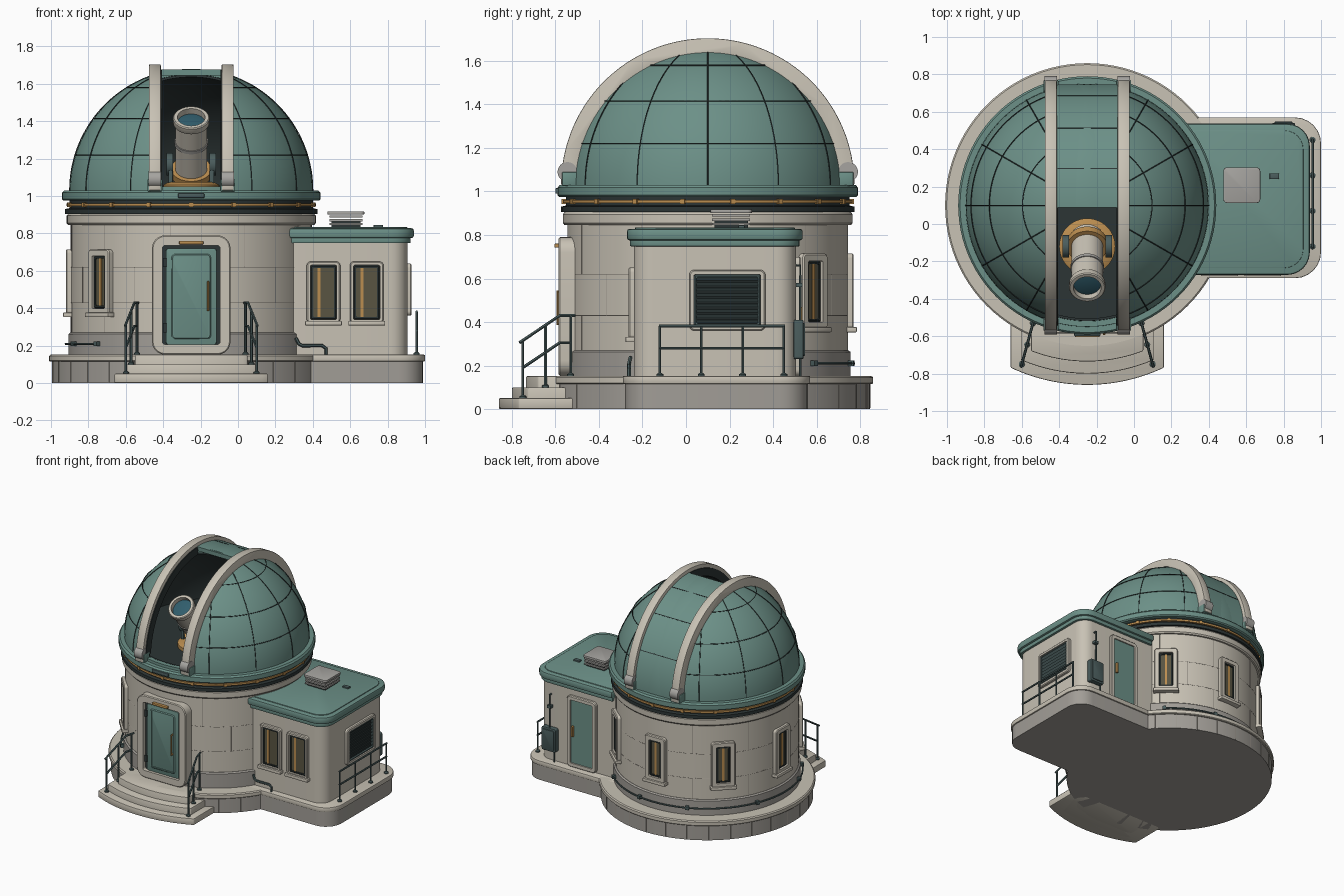
import bpy, bmesh, math
from math import sin, cos, pi, radians, sqrt, acos
from mathutils import Matrix, Vector

if "Cube" in bpy.data.objects:
    bpy.data.objects.remove(bpy.data.objects["Cube"])

CX, CY, DZ, R = -0.25, 0.10, 1.03, 0.65      # dome axis, spring height, radius

def mat(name, *c):
    m = bpy.data.materials.new(name)
    m.diffuse_color = (*c, 1)
    m.use_nodes = True
    m.node_tree.nodes["Principled BSDF"].inputs["Base Color"].default_value = m.diffuse_color
    return m
CREAM, STONE = mat("cream", .58, .54, .46), mat("stone", .36, .34, .31)
TEAL, DARK = mat("teal", .15, .28, .245), mat("dark", .025, .035, .035)
BRASS, GLASS = mat("brass", .50, .27, .08), mat("glass", .10, .09, .055)
LENS, RAIL = mat("lens", .03, .11, .15), mat("rail", .07, .11, .11)
SEAM, GREY = mat("seam", .33, .30, .26), mat("vent_grey", .38, .37, .35)

def finish(name, bm, m, M=Matrix(), bev=0):
    bmesh.ops.remove_doubles(bm, verts=bm.verts, dist=1e-5)
    bmesh.ops.recalc_face_normals(bm, faces=bm.faces)
    if bev:
        es = [e for e in bm.edges if len(e.link_faces) == 2 and e.calc_face_angle() > .7]
        bmesh.ops.bevel(bm, geom=es, offset=bev, segments=2, profile=.5, affect='EDGES')
    bm.transform(M)
    me = bpy.data.meshes.new(name)
    bm.to_mesh(me)
    bm.free()
    return add(name, me, m)

def add(name, me, m):
    me.materials.clear()
    me.materials.append(m)
    for p in me.polygons:
        p.use_smooth = True
    me.set_sharp_from_angle(angle=radians(35))
    o = bpy.data.objects.new(name, me)
    bpy.context.collection.objects.link(o)
    return o

def skin(loops, closed_v):
    """Quads between successive point loops."""
    bm = bmesh.new()
    vs = [[bm.verts.new(p) for p in l] for l in loops]
    n = len(vs[0])
    for i in range(len(vs) if closed_v else len(vs) - 1):
        a, b = vs[i], vs[(i + 1) % len(vs)]
        for j in range(n):
            bm.faces.new((a[j], a[(j + 1) % n], b[(j + 1) % n], b[j]))
    return bm, vs

def lathe(name, prof, m, M=Matrix.Translation((CX, CY, 0)), n=96):
    bm, _ = skin([[(r * cos(2*pi*k/n), r * sin(2*pi*k/n), z) for k in range(n)] for r, z in prof], True)
    return finish(name, bm, m, M)

def prism(name, pts, w0, w1, m, M=Matrix(), bev=0):
    bm, vs = skin([[(x, y, w) for x, y in pts] for w in (w0, w1)], False)
    for l in vs:
        bm.faces.new(l)
    return finish(name, bm, m, M, bev)

def rrect(x0, y0, x1, y1, r=0, left=None):
    left = r if left is None else left
    out = []
    for x, y, sx, sy, a, q in ((x0, y0, 1, 1, 180, left), (x1, y0, -1, 1, 270, r),
                               (x1, y1, -1, -1, 0, r), (x0, y1, 1, -1, 90, left)):
        for k in range(7 if q else 1):
            t = radians(a + 15 * k)
            out.append((x + sx*q + q*cos(t), y + sy*q + q*sin(t)) if q else (x, y))
    return out

def plate(name, M, u0, v0, u1, v1, w0, w1, m, r=0, bev=0):
    return prism(name, rrect(u0, v0, u1, v1, r), w0, w1, m, M, bev)

def frame(name, M, u0, v0, u1, v1, t, w0, w1, m, r):
    o, i = rrect(u0, v0, u1, v1, r), rrect(u0+t, v0+t, u1-t, v1-t, max(r - t, .006))
    o2 = rrect(u0+.006, v0+.006, u1-.006, v1-.006, max(r - .006, .003))
    bm, _ = skin([[(*p, w) for p in l] for l, w in ((o, w0), (o, w1-.006), (o2, w1), (i, w1), (i, w0))], True)
    return finish(name, bm, m, M)

def wall(az, x, y, z=0):
    """Wall frame: u right, v up, w outward."""
    c, s = cos(radians(az)), sin(radians(az))
    return Matrix(((-s, 0, c, x), (c, 0, s, y), (0, 1, 0, z), (0, 0, 0, 1)))

def drum_wall(az, r=.645):
    return wall(az, CX + r*cos(radians(az)), CY + r*sin(radians(az)))

def tube(name, paths, r, m):
    cu = bpy.data.curves.new(name, 'CURVE')
    cu.dimensions, cu.bevel_depth, cu.bevel_resolution, cu.use_fill_caps = '3D', r, 1, True
    for p in paths:
        s = cu.splines.new('POLY')
        s.points.add(len(p) - 1)
        for q, c in zip(s.points, p):
            q.co = (*c, 1)
    o = bpy.data.objects.new(name + "_path", cu)
    bpy.context.collection.objects.link(o)
    me = bpy.data.meshes.new_from_object(o.evaluated_get(bpy.context.evaluated_depsgraph_get()))
    bpy.data.objects.remove(o)
    return add(name, me, m)

def arc(r, z, a0, a1, n=40):
    return [(CX + r*cos(radians(a0+(a1-a0)*k/n)), CY + r*sin(radians(a0+(a1-a0)*k/n)), z) for k in range(n+1)]

# Base platform and steps
lathe("base_body", [(0, 0), (.745, 0), (.745, .12), (0, .12)], STONE)
lathe("base_coping", [(0, .115), (.755, .115), (.76, .12), (.76, .145), (.752, .152), (0, .152)], CREAM)
prism("annex_base", rrect(.2, -.28, .99, .56, .13, 0), 0, .12, STONE)
prism("annex_coping", rrect(.2, -.29, 1.0, .57, .14, 0), .115, .152, CREAM, bev=.006)
tube("base_joints", [[(CX+.745*cos(a), CY+.745*sin(a), z) for z in (0.005, .115)]
                     for a in (radians(30 + 12*k) for k in range(26))], .0025, SEAM)
for i, (r, hw, z) in enumerate(((.96, .41, .05), (.90, .355, .10), (.835, .30, .152))):
    a = math.asin(hw / r)
    pts = [(CX - hw, -.48)] + [(CX + r*sin(a*k/12), CY - r*cos(a*k/12)) for k in range(-12, 13)] + [(CX + hw, -.48)]
    prism(f"step_{i+1}", pts, 0, z, CREAM, bev=.006)

# Drum
lathe("drum_plinth", [(0, .15), (.657, .15), (.657, .262), (.647, .27), (0, .27)], STONE)
lathe("drum_wall", [(0, .26), (.645, .26), (.645, .86), (0, .86)], CREAM)
lathe("drum_cornice", [(.5, .845), (.658, .845), (.666, .855), (.666, .895), (.658, .905), (.5, .905)], CREAM)
lathe("track_ring", [(.5, .9), (.675, .905), (.675, .93), (.652, .935), (.652, .985), (.5, .985)], DARK)
lathe("brass_rail", [(.645, .946), (.666, .946), (.666, .961), (.645, .961)], BRASS)
for k in range(18):
    plate("rail_clip", drum_wall(20*k + 10, .66), -.011, .942, .011, .966, -.01, .012, BRASS)
lathe("dome_base_ring", [(.45, .975), (.682, .975), (.69, .983), (.69, 1.018), (.68, 1.03), (.45, 1.03)], TEAL)
rows = (.27, .43, .62, .845)
tube("wall_joints", [arc(.6445, z, -40, 320, 120) for z in rows[1:3]] +
     [[(CX+.6445*cos(a), CY+.6445*sin(a), z) for z in rows[i:i+2]]
      for i in range(3) for a in (radians(36*k + 18*(i % 2) + 8) for k in range(10))], .0018, SEAM)
tube("conduit", [arc(.672, .21, 47, 221)], .006, RAIL)
for a in (47, 80, 113, 157, 200, 221):
    plate("conduit_clip", drum_wall(a, .66), -.012, .197, .012, .223, -.01, .022, RAIL)

# Windows
def window(name, M, w, z0, z1, bar, t=.035):
    h = w / 2
    frame(name + "_surround", M, -h-t, z0-t, h+t, z1+t, t, -.03, .024, CREAM, .022)
    plate(name + "_sill", M, -h-t-.008, z0-t-.012, h+t+.008, z0-t+.012, -.02, .038, CREAM, bev=.004)
    frame(name + "_sash", M, -h, z0, h, z1, .014, -.02, .014, DARK, .01)
    plate(name + "_glass", M, -h, z0, h, z1, -.02, .006, GLASS)
    plate(name + "_bar", M, bar-.008, z0+.01, bar+.008, z1-.01, -.01, .011, BRASS)
for k in range(5):
    window("drum_window", drum_wall(48 + 43.5*k), .10, .40, .68, 0)
for x in (.457, .688):
    window("annex_window", wall(270, x, -.24), .14, .34, .63, -.025, .02)

# Entrance door
M = wall(270, CX, CY - .645)
frame("door_surround", M, -.21, .152, .21, .79, .055, -.06, .04, CREAM, .07)
plate("door_back", M, -.16, .18, .16, .75, -.05, .008, DARK)
plate("door_leaf", M, -.135, .205, .135, .72, 0, .02, TEAL, .015, .004)
frame("door_panel", M, -.105, .235, .105, .69, .012, .01, .026, TEAL, .02)
tube("door_handle", [[(CX+.09, CY-.66, .39), (CX+.09, CY-.69, .39), (CX+.09, CY-.69, .54), (CX+.09, CY-.66, .54)]], .007, BRASS)
plate("door_lamp", M, -.065, .742, .065, .76, .02, .06, BRASS, bev=.004)
for z in (.27, .62):
    plate("door_hinge", M, -.15, z, -.13, z+.05, .01, .028, DARK)

# Annex
prism("annex_walls", rrect(.2, -.24, .905, .505, .09, 0), .14, .77, CREAM)
prism("annex_fascia", rrect(.265, -.257, .923, .522, .105, 0), .748, .785, TEAL, bev=.004)
prism("annex_roof", rrect(.26, -.272, .94, .536, .12, 0), .775, .828, TEAL, bev=.012)
prism("annex_roof_panel", rrect(.27, -.235, .905, .50, .10, 0), .82, .834, TEAL, bev=.003)
prism("roof_vent_base", rrect(.50, .13, .655, .285), .82, .87, DARK)
for i, z in enumerate((.845, .865, .885)):
    prism("roof_vent_fin", rrect(.49, .12, .665, .295), z, z + .011, GREY)
prism("roof_vent_cap", rrect(.478, .112, .675, .303, .02), .90, .918, GREY, bev=.004)
prism("roof_hatch", rrect(.725, .24, .775, .27), .83, .845, RAIL, bev=.003)

# Louvre on the right wall
M = wall(0, .905, .19)
frame("louvre_surround", M, -.175, .36, .175, .64, .022, -.02, .022, CREAM, .025)
plate("louvre_back", M, -.155, .38, .155, .62, -.01, .004, DARK)
frame("louvre_frame", M, -.153, .382, .153, .618, .012, -.01, .018, RAIL, .01)
for k in range(9):
    tilt = M @ Matrix.Translation((0, .403 + .0245*k, .008)) @ Matrix.Rotation(.7, 4, 'X')
    plate("louvre_slat", tilt, -.142, -.01, .142, .01, -.002, .002, RAIL)

# Back door, meter box and pipes
M = wall(90, .53, .505)
frame("back_door_surround", M, -.125, .152, .125, .70, .03, -.02, .022, CREAM, .03)
plate("back_door_leaf", M, -.098, .17, .098, .675, -.01, .012, TEAL)
plate("back_door_handle", M, -.08, .39, -.066, .47, .01, .03, BRASS)
M = wall(90, .80, .505)
plate("meter_box", M, -.06, .23, .06, .41, -.01, .035, RAIL, .012, .005)
plate("meter_box_lid", M, -.048, .245, .048, .395, .03, .042, RAIL, .01, .003)
tube("meter_pipe", [[(.80, .525, .40), (.80, .525, .66), (.80, .50, .66)], [(.76, .525, .24), (.76, .525, .15)]], .007, RAIL)
plate("pipe_clip", M, -.016, .56, .016, .58, -.01, .03, RAIL)
tube("drain_pipe", [[(.31, -.255, .24), (.325, -.262, .21), (.345, -.262, .20), (.45, -.262, .20), (.47, -.262, .185), (.47, -.262, .15)]], .009, RAIL)

# Handrails
def feet(name, pts):
    for p in pts:
        lathe(name, [(0, -.002), (.016, -.002), (.016, .008), (.008, .014), (0, .014)], RAIL, Matrix.Translation(p), 12)
for s in (-1, 1):
    def P(y, z):
        return (CX + s*(.35 - .06*(y + .75)/.22), y, z)
    foot = [P(-.75, .05), P(-.645, .10), P(-.53, .152)]
    tube("stair_rail", [[P(-.765, .305), P(-.58, .43), P(-.51, .43)], [P(-.75, .19), P(-.58, .305), P(-.53, .305)]] +
         [[f, P(f[1], z)] for f, z in zip(foot, (.315, .385, .43))], .0075, RAIL)
    feet("stair_rail_foot", foot)
foot = [(.955, y, .152) for y in (-.12, .07, .26, .45)]
tube("terrace_rail", [[(.955, -.125, z), (.955, .455, z)] for z in (.28, .382)] + [[f, (.955, f[1], .382)] for f in foot], .007, RAIL)
feet("terrace_rail_foot", foot)

# Dome shells with the observing slit cut out
def shell(name, ro, ri, m):
    a = [pi/2*k/28 for k in range(29)]
    o = lathe(name, [(ro*cos(t), DZ - .01 + (ro+.01)*sin(t)) for t in a] +
              [(ri*cos(t), DZ - .01 + (ri+.01)*sin(t)) for t in reversed(a)], m)
    cut = plate("slit_cutter", Matrix(), CX-.165, -.8, CX+.165, CY, 1.05, 1.9, DARK)
    b = o.modifiers.new("slit", 'BOOLEAN')
    b.operation, b.solver, b.object = 'DIFFERENCE', 'EXACT', cut
    me = bpy.data.meshes.new_from_object(o.evaluated_get(bpy.context.evaluated_depsgraph_get()))
    bpy.data.objects.remove(o)
    bpy.data.objects.remove(cut)
    return add(name, me, m)
shell("dome", R, .62, TEAL)
shell("dome_lining", .619, .606, DARK)
lathe("dome_floor", [(0, 1.0), (.61, 1.0), (.61, 1.035), (0, 1.035)], DARK)

# Dome panel seams, kept clear of the arches
paths = []
for k in range(12):
    a = radians(30*k)
    p = [(R*cos(t)*cos(a), R*cos(t)*sin(a), R*sin(t)) for t in (pi/2*j/60 for j in range(60))]
    p = [(CX+x, CY+y, DZ+z) for x, y, z in p if abs(x) > .2]
    if len(p) > 1:
        paths.append(p)
for h in (.19, .385, .55):
    r = sqrt(R*R - h*h)
    e = math.degrees(acos(.2 / r))
    paths += [arc(r, DZ + h, c - e, c + e) for c in (0, 180)]
tube("dome_seams", paths, .0028, DARK)

# Shutter and arches over the dome
SIDE = Matrix(((0, 0, 1, CX), (1, 0, 0, CY), (0, 1, 0, DZ), (0, 0, 0, 1)))
def strip(name, r0, r1, a0, a1, x0, x1, m, bev=0):
    t = [radians(a0 + (a1-a0)*k/64) for k in range(65)]
    prism(name, [(r1*cos(a), r1*sin(a)) for a in t] + [(r0*cos(a), r0*sin(a)) for a in reversed(t)], x0, x1, m, SIDE, bev)
strip("shutter", .615, .647, 0, 91, -.17, .17, TEAL)
for a in (25, 50, 72):
    strip("shutter_seam", .64, .649, a, a + .5, -.16, .16, DARK)
for s in (-1, 1):
    x = s * .195
    strip("arch", .59, .674, 0, 180, x - .032, x + .032, CREAM, .005)
    strip("slit_edge", .585, .645, 91, 176, s*.163 - .006, s*.163 + .006, DARK)
    for d in (-1, 1):
        plate("arch_foot", SIDE, d*.635-.035, -.005, d*.635+.035, .06, x-.04, x+.04, TEAL, 0, .006)
        lathe("arch_roller", [(0, -.034), (.045, -.034), (.045, .034), (0, .034)], GREY,
              SIDE @ Matrix.Translation((d*.645, .06, x)), 32)
plate("slit_threshold", wall(270, CX, CY - .655), -.07, .99, .07, 1.015, 0, .045, RAIL, 0, .004)

# Telescope on its fork mount
D = Vector((0, -.62, .785))
T = Matrix.Translation(Vector((CX, -.34, 1.42)) - D*.45) @ D.to_track_quat('Z', 'Y').to_matrix().to_4x4()
lathe("telescope_tube", [(0, 0), (.075, 0), (.085, .012), (.085, .43), (.074, .43), (.074, .39), (0, .39)], CREAM, T, 48)
lathe("telescope_rim", [(.074, .41), (.094, .41), (.097, .416), (.097, .446), (.092, .452), (.074, .452)], CREAM, T, 48)
lathe("telescope_lens", [(0, .38), (.076, .38), (.076, .415), (.05, .421), (0, .424)], LENS, T, 48)
lathe("telescope_collar", [(.08, .06), (.108, .06), (.108, .10), (.08, .10)], BRASS, T, 48)
lathe("telescope_band", [(.08, .27), (.09, .27), (.09, .29), (.08, .29)], GREY, T, 48)
for s in (-1, 1):
    plate("mount_fork", SIDE, -.27, 0, -.17, .15, s*.11 - .012, s*.11 + .012, RAIL, .02, .003)
    lathe("mount_bearing", [(0, -.018), (.06, -.018), (.06, .018), (0, .018)], RAIL,
          SIDE @ Matrix.Translation((-.22, .14, s*.115)), 32)
lathe("mount_pier", [(0, 1.03), (.15, 1.03), (.15, 1.06), (.12, 1.075), (0, 1.075)], BRASS, Matrix.Translation((CX, -.12, 0)), 48)
